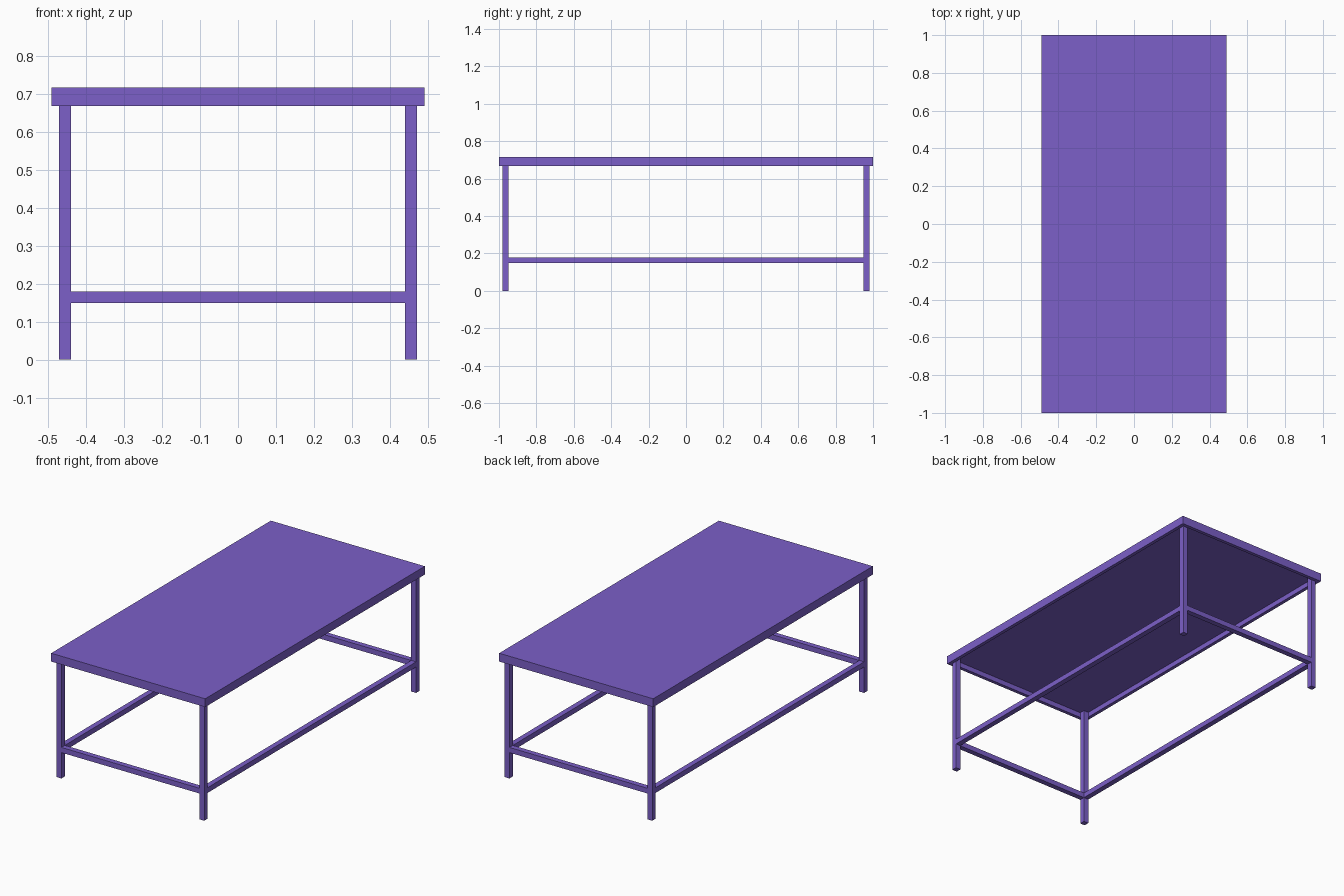
import bpy

if "Cube" in bpy.data.objects:
    bpy.data.objects.remove(bpy.data.objects["Cube"])

mat = bpy.data.materials.new("purple")
mat.diffuse_color = (0.2, 0.115, 0.58, 1)
mat.use_nodes = True
mat.node_tree.nodes["Principled BSDF"].inputs["Base Color"].default_value = mat.diffuse_color


def box(name, x0, x1, y0, y1, z0, z1):
    bpy.ops.mesh.primitive_cube_add(size=1, location=((x0 + x1) / 2, (y0 + y1) / 2, (z0 + z1) / 2))
    ob = bpy.context.object
    ob.name = name
    ob.scale = (x1 - x0, y1 - y0, z1 - z0)
    bpy.ops.object.transform_apply(location=False, rotation=False, scale=True)
    ob.data.materials.append(mat)
    return ob


W, L, H = 0.491, 1.0, 0.716     # half width, half length, height
RIM, LIP = 0.02, 0.668          # rim thickness, rim underside
PANEL = 0.697                   # panel underside
LEG = 0.031
OX, OY = W - RIM, L - RIM       # outer leg faces
IX, IY = OX - LEG, OY - LEG     # inner leg faces
Z0, Z1 = 0.149, 0.179           # stretcher heights

# Tabletop: a solid slab hollowed from below, leaving a rim
top = box("tabletop", -W, W, -L, L, LIP, H)
cutter = box("tabletop_cutter", -OX, OX, -OY, OY, LIP - 0.1, PANEL)
cutter.hide_render = True
cutter.hide_viewport = True
mod = top.modifiers.new("hollow", 'BOOLEAN')
mod.operation = 'DIFFERENCE'
mod.solver = 'EXACT'
mod.object = cutter

# Legs standing inside the rim corners
for sx, side in ((-1, "left"), (1, "right")):
    for sy, end in ((-1, "front"), (1, "back")):
        xs, ys = sorted((sx * IX, sx * OX)), sorted((sy * IY, sy * OY))
        box(f"{end}_{side}_leg", *xs, *ys, 0, PANEL)

# Stretchers between the legs
for s, side, end in ((-1, "left", "front"), (1, "right", "back")):
    box(f"{side}_stretcher", *sorted((s * IX, s * OX)), -IY, IY, Z0, Z1)
    box(f"{end}_stretcher", -IX, IX, *sorted((s * IY, s * OY)), Z0, Z1)
